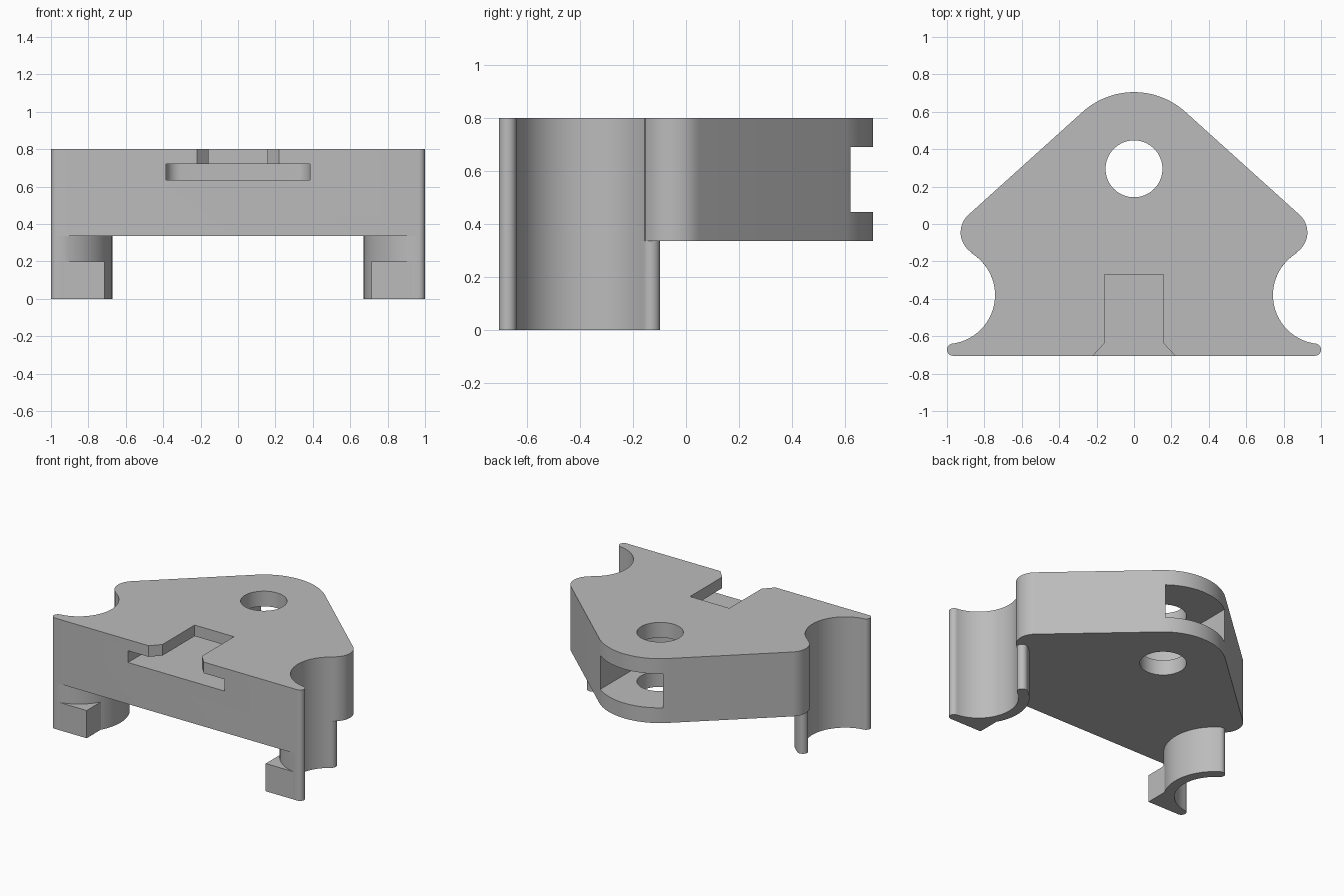
import bpy, bmesh
from math import cos, sin, radians

if "Cube" in bpy.data.objects:
    bpy.data.objects.remove(bpy.data.objects["Cube"], do_unlink=True)

grey = bpy.data.materials.new("plain grey")
grey.use_nodes = True
grey.diffuse_color = (0.5, 0.5, 0.5, 1)
grey.node_tree.nodes["Principled BSDF"].inputs["Base Color"].default_value = grey.diffuse_color


def arc(cx, cy, r, start, end, n=16):
    angles = [radians(start + (end - start) * i / n) for i in range(n + 1)]
    return [(cx + r * cos(a), cy + r * sin(a)) for a in angles]


def mirrored(points):
    return [(-x, y) for x, y in reversed(points)]


def prism(name, points, bottom, top):
    """Extrude a flat outline upward."""
    bm = bmesh.new()
    base = bm.faces.new([bm.verts.new((x, y, bottom)) for x, y in points])
    out = bmesh.ops.extrude_face_region(bm, geom=[base])
    for item in out["geom"]:
        if isinstance(item, bmesh.types.BMVert):
            item.co.z = top
    bmesh.ops.recalc_face_normals(bm, faces=bm.faces)
    mesh = bpy.data.meshes.new(name)
    bm.to_mesh(mesh)
    bm.free()
    mesh.materials.append(grey)
    obj = bpy.data.objects.new(name, mesh)
    bpy.context.collection.objects.link(obj)
    return obj


def activate(obj):
    bpy.ops.object.select_all(action="DESELECT")
    obj.select_set(True)
    bpy.context.view_layer.objects.active = obj


def cut(obj, cutter):
    activate(obj)
    mod = obj.modifiers.new("cut", "BOOLEAN")
    mod.operation = "DIFFERENCE"
    mod.solver = "EXACT"
    mod.object = cutter
    bpy.ops.object.modifier_apply(modifier=mod.name)
    bpy.data.objects.remove(cutter, do_unlink=True)


def smooth(obj):
    activate(obj)
    bpy.ops.object.shade_smooth_by_angle(angle=radians(30))


FRONT, PLATE, TOP = -0.705, 0.335, 0.8
CX, CY, R_IN, R_OUT = 1.005, -0.38, 0.262, 0.333   # side clip circle
HOLE_Y = 0.295

# Body outline: front lip, side recess, ear, rounded apex
lip = arc(0.967, -0.672, 0.033, -90, 82.5, 12)
half = (lip + arc(CX, CY, R_IN, 262.5, 121.5, 32)
        + arc(0.8, -0.045, 0.127, -58.5, 47.7)
        + arc(0, HOLE_Y, 0.41, 47.7, 90))
body = prism("body", half + mirrored(half)[1:], PLATE, TOP)

# Vertical pin hole
cut(body, prism("hole_cutter", arc(0, HOLE_Y, 0.152, 0, 360, 64)[:-1], 0.2, 0.9))

# Round-ended pocket opening through the apex
pocket = [(0.25, 0.9), (-0.25, 0.9)] + arc(0, HOLE_Y, 0.25, 180, 360, 32)
cut(body, prism("pocket_cutter", pocket, 0.445, 0.69))

# Wide lower part of the T slot
wide = [(0.385, -0.8)] + arc(0.305, -0.12, 0.08, 0, 90, 8)
cut(body, prism("wide_slot_cutter", wide + mirrored(wide), 0.635, 0.72))

# Narrow upper part of the T slot with a flared mouth
narrow = [(0.22, -0.8), (0.22, FRONT), (0.157, -0.637), (0.157, -0.27)]
cut(body, prism("narrow_slot_cutter", narrow + mirrored(narrow), 0.7, 0.9))
smooth(body)

# Curved clip jaws and their front feet
mid, wall = (R_IN + R_OUT) / 2, (R_OUT - R_IN) / 2
tip = radians(123.7)
jaw = (lip + arc(CX, CY, R_IN, 262.5, 123.7, 32)
       + arc(CX + mid * cos(tip), CY + mid * sin(tip), wall, -56.3, 123.7, 12)[1:-1]
       + arc(CX, CY, R_OUT, 123.7, 257.4, 32))
foot = [(0.715, FRONT)] + arc(CX, CY, R_OUT, 257.4, 209.4)
for side, flip in (("left", False), ("right", True)):
    for part, points, top in (("jaw", jaw, PLATE), ("foot", foot, 0.2)):
        smooth(prism(f"{side}_{part}", mirrored(points) if flip else points, 0, top))
